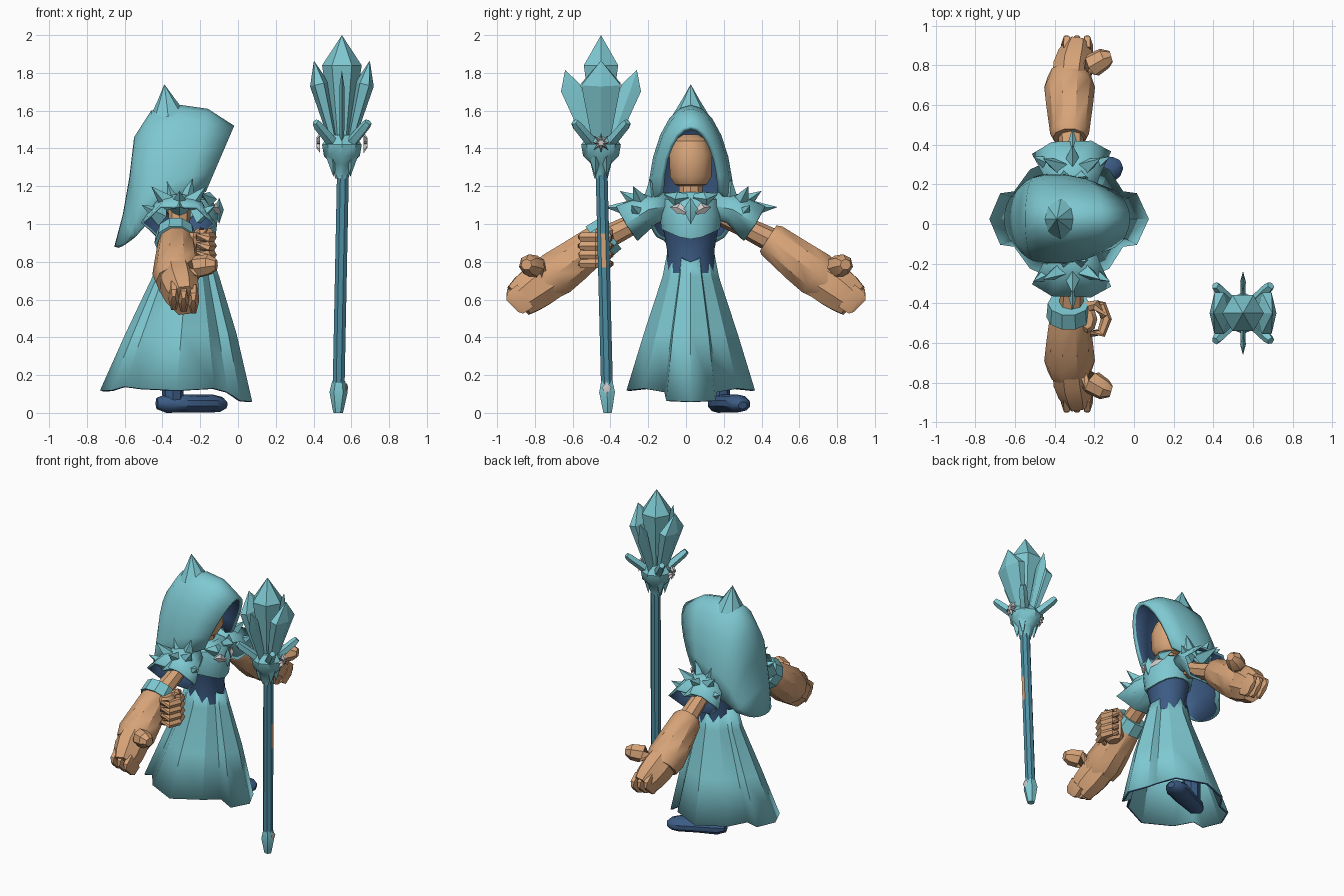
import bpy, bmesh, math
from mathutils import Vector

if "Cube" in bpy.data.objects:
    bpy.data.objects.remove(bpy.data.objects["Cube"])


def material(name, rgb):
    m = bpy.data.materials.new(name)
    m.use_nodes = True
    m.diffuse_color = (*rgb, 1)
    m.node_tree.nodes["Principled BSDF"].inputs["Base Color"].default_value = (*rgb, 1)
    return m


TEAL = material("teal cloth", (0.21, 0.58, 0.64))
NAVY = material("navy lining", (0.045, 0.105, 0.23))
SKIN = material("tan skin", (0.68, 0.37, 0.19))
SHAFT = material("staff blue", (0.075, 0.27, 0.36))
SILVER = material("silver", (0.6, 0.58, 0.58))
MID = 0.025  # sideways centre of the body


def loft(name, rings, mats, bands=None, closed=True, caps=True, angle=35):
    """Skin a list of rings; bands gives a material index per strip."""
    bm = bmesh.new()
    rows = [[bm.verts.new(p) for p in ring] for ring in rings]
    n = len(rows[0])
    for i in range(len(rows) - 1):
        for j in range(n if closed else n - 1):
            k = (j + 1) % n
            f = bm.faces.new((rows[i][j], rows[i][k], rows[i + 1][k], rows[i + 1][j]))
            f.material_index = bands[i] if bands else 0
    if caps:
        bm.faces.new(rows[0])
        f = bm.faces.new(rows[-1])
        f.material_index = bands[-1] if bands else 0
    bmesh.ops.remove_doubles(bm, verts=bm.verts, dist=0.0005)
    bmesh.ops.recalc_face_normals(bm, faces=bm.faces)
    mesh = bpy.data.meshes.new(name)
    bm.to_mesh(mesh)
    bm.free()
    for m in mats:
        mesh.materials.append(m)
    mesh.shade_smooth()
    mesh.set_sharp_from_angle(angle=math.radians(angle))
    ob = bpy.data.objects.new(name, mesh)
    bpy.context.collection.objects.link(ob)
    return ob


def tube(name, path, radii, mats, sides=8, phase=0.0, jag=0.0, **kw):
    """Loft elliptical rings along a path; radii are numbers or (u, v) pairs."""
    pts = [Vector(p) for p in path]
    rings = []
    for i, p in enumerate(pts):
        d = (pts[min(i + 1, len(pts) - 1)] - pts[max(i - 1, 0)]).normalized()
        ref = Vector((0, 0, 1)) if abs(d.x) > 0.8 else Vector((1, 0, 0))
        u = (ref - d * ref.dot(d)).normalized()
        v = d.cross(u)
        ru, rv = radii[i] if isinstance(radii[i], tuple) else (radii[i], radii[i])
        ring = []
        for j in range(sides):
            a = 2 * math.pi * j / sides + phase
            g = 1 - jag * (j % 2) * (i == len(pts) - 1)
            ring.append(p + (u * ru * math.cos(a) + v * rv * math.sin(a)) * g)
        rings.append(ring)
    return loft(name, rings, mats, **kw)


def thicken(ob, t, inside, rim):
    m = ob.modifiers.new("Cloth thickness", "SOLIDIFY")
    m.thickness, m.offset = t, -1
    m.material_offset, m.material_offset_rim = inside, rim


# Hood: arches from the brim over the crown down to the tail
crown = [(-.02, 1.52), (-.16, 1.61), (-.30, 1.63), (-.46, 1.60), (-.55, 1.46), (-.575, 1.25), (-.61, 1.05), (-.655, .88)]
lower = [(-.17, 1.17), (-.27, 1.13), (-.36, 1.08), (-.44, 1.03), (-.50, .99), (-.53, .96), (-.55, .93), (-.57, .91)]
widths = [.165, .21, .23, .23, .215, .20, .18, .14]
arches = []
for (tx, tz), (bx, bz), w in zip(crown, lower, widths):
    arch = []
    for j in range(13):
        a = math.pi * j / 12
        s = math.sin(a)
        arch.append((bx + (tx - bx) * s, MID + w * math.cos(a), bz + (tz - bz) * s))
    arches.append(arch)
hood = loft("hood", arches, [TEAL, NAVY], closed=False, caps=False, angle=50)
thicken(hood, .025, 1, 0)
tube("hood_peak", [(-.37, MID, 1.57), (-.38, MID, 1.66), (-.39, MID, 1.74)], [.1, .045, 0], [TEAL])

# Head and neck
tube("head", [(-.28, MID, z) for z in (1.1, 1.2, 1.21, 1.25, 1.37, 1.44, 1.475)],
     [.065, .065, .09, .115, .12, .095, .04], [SKIN], sides=10)

# Torso: navy waist under a pointed bodice
rings = []
for z, rx, ry, dip in [(.74, .13, .13, 0), (.86, .115, .125, 0), (.97, .135, .145, .045), (.97, .15, .155, .05),
                       (1.05, .165, .165, 0), (1.13, .135, .15, 0), (1.17, .08, .09, 0)]:
    ring = []
    for j in range(16):
        a = 2 * math.pi * j / 16
        ring.append((-.27 + rx * math.cos(a), MID + ry * math.sin(a), z - dip * max(0, math.cos(a)) ** 3))
    rings.append(ring)
loft("torso", rings, [TEAL, NAVY], bands=[1, 1, 0, 0, 0, 0])

# Skirt: four panels with folded notches between them
half = [(.40, 0, .06), (.34, .13, .065), (.27, .14, .11), (.2, .25, .13), (0, .34, .12),
        (-.2, .25, .13), (-.28, .14, .14), (-.35, .13, .12), (-.405, 0, .12)]
outline = half + [(x, -y, z) for x, y, z in reversed(half[1:-1])]
rings = []
for z, s, cx in [(.86, .36, -.27), (.72, .44, -.275), (.42, .73, -.30), (None, 1, -.325)]:
    ring = []
    for x, y, hem in outline:
        drop = .06 * max(0, x / .4) ** 2 if s < .4 else 0
        ring.append((cx + x * s, MID + y * s, hem if z is None else z - drop))
    rings.append(ring)
skirt = loft("skirt", rings, [TEAL, NAVY], caps=False, angle=28)
thicken(skirt, .015, 0, 1)

# Boot
tube("boot", [(-.43, .16, .05), (-.38, .17, .05), (-.25, .22, .05), (-.14, .27, .05), (-.09, .29, .045), (-.065, .3, .04)],
     [(.03, .03), (.05, .06), (.047, .07), (.048, .075), (.04, .055), (.02, .025)], [NAVY], sides=10)
tube("boot_leg", [(-.345, .18, .04), (-.345, .17, .3)], [.055, .06], [NAVY])

for side, s in (("left", 1), ("right", -1)):
    # Arms with open hands
    def arm(x, y, z):
        return (x, s * y, z)
    tube(side + "_upper_arm", [arm(-.31, .15, 1.07), arm(-.31, .3, .99), arm(-.32, .46, .91)], [.06, .055, .065], [SKIN])
    tube(side + "_forearm", [arm(-.325, y, z) for y, z in ((.435, .925), (.455, .912), (.6, .80), (.69, .735), (.745, .69))],
         [.085, .098, .118, .128, .11], [SKIN], sides=10)
    tube(side + "_hand", [arm(-.32, .70, .725), arm(-.31, .78, .675), arm(-.295, .84, .63), arm(-.285, .885, .595)],
         [(.10, .12), (.105, .125), (.095, .115), (.075, .10)], [SKIN], sides=8, phase=math.pi / 8)
    tube(side + "_thumb", [arm(-.28, .76, .73), arm(-.21, .80, .775), arm(-.15, .835, .785), arm(-.115, .845, .785)],
         [.06, .062, .055, .03], [SKIN], sides=7)
    for i in range(3):
        x = -.34 + i * .052
        tube(side + "_finger", [arm(x, .85, .64 - i * .01), arm(x, .905, .60 - i * .01), arm(x, .92, .585 - i * .01)],
             [(.03, .085), (.028, .08), (.015, .05)], [SKIN], sides=6)

    # Flared shoulder guards with spikes
    def guard(x, y, z):
        return (x, MID + s * (y - MID), z)
    cuff = tube(side + "_shoulder_guard", [guard(-.30, .13, 1.1), guard(-.31, .24, 1.08), guard(-.315, .36, 1.005)],
                [(.09, .07), (.14, .085), (.2, .125)], [TEAL, NAVY], sides=12, jag=.14, caps=False, angle=25)
    thicken(cuff, .015, 1, 0)
    spikes = [((-.31, .31, 1.08), (-.31, .485, 1.09)), ((-.36, .28, 1.1), (-.46, .33, 1.2)),
              ((-.26, .28, 1.1), (-.17, .33, 1.2)), ((-.34, .23, 1.11), (-.38, .24, 1.24)),
              ((-.28, .23, 1.11), (-.24, .24, 1.24)), ((-.31, .29, 1.1), (-.31, .40, 1.175)),
              ((-.40, .29, 1.04), (-.51, .34, 1.1)), ((-.22, .29, 1.04), (-.12, .34, 1.1))]
    for base, tip in spikes:
        tube(side + "_shoulder_spike", [guard(*base), guard(*tip)], [.055, 0], [TEAL], sides=4)

    # Brooch wings and collar shards
    tube(side + "_brooch_wing", [guard(-.10, .05, 1.06), guard(-.115, .09, 1.085), guard(-.14, .135, 1.09)],
         [(.012, .012), (.015, .03), 0], [SILVER], sides=4)
    tube(side + "_collar_shard", [guard(-.16, .04, 1.14), guard(-.15, .1, 1.13), guard(-.19, .17, 1.16)],
         [.02, .04, 0], [TEAL], sides=4)
tube("brooch_gem", [(-.10, MID, z) for z in (1.0, 1.075, 1.14)], [0, (.025, .04), 0], [TEAL], sides=4)

# Right elbow band and gripping fist
tube("elbow_band", [(-.33, -.40, .95), (-.33, -.47, .90)], [.105, .112], [TEAL], sides=10)
tube("fist_palm", [(-.235, -.48, z) for z in (.775, .80, .93, .955)], [(.03, .05), (.05, .07), (.05, .07), (.03, .05)], [SKIN])
for i in range(4):
    z = .79 + i * .047
    tube("fist_finger", [(-.22, -.555, z), (-.165, -.55, z), (-.14, -.48, z), (-.165, -.41, z), (-.2, -.40, z)],
         [.018, .026, .028, .026, .018], [SKIN], sides=6)
tube("fist_thumb", [(-.25, -.42, .92), (-.19, -.41, .955), (-.15, -.47, .96)], [.03, .03, .02], [SKIN], sides=6)

# Staff shaft, with a worn tan patch on one side
def shaft_at(z):
    return (.53 + .02 * z, -.415 - .025 * z, z)


shaft = tube("staff_shaft", [shaft_at(z) for z in (.12, .77, .95, 1.35)], [.034] * 4, [SHAFT, SKIN], phase=math.pi / 8)
for f in shaft.data.polygons:
    if f.normal.x > .9 and .8 < f.center.z < .92:
        f.material_index = 1
tube("staff_foot", [shaft_at(z) for z in (0, .03, .11, .17)], [.025, .032, .048, .034], [TEAL], sides=6)
tube("staff_foot_stud", [(.575, -.42, z) for z in (.09, .135, .16)], [0, (.008, .025), 0], [SILVER], sides=4)

# Staff head: socket, prongs, stars and crystals
HX, HY = .55, -.45
tube("staff_socket", [(HX, HY, z) for z in (1.24, 1.32, 1.36, 1.42, 1.47)], [.035, .055, .095, .105, .07], [TEAL])
for sx in (-1, 1):
    for sy in (-1, 1):
        tube("staff_prong", [(HX + sx * r, HY + sy * r, z) for r, z in ((.04, 1.42), (.125, 1.52), (.14, 1.54))],
             [.032, .027, .02], [TEAL], sides=5)
        tube("socket_leaf", [(HX + sx * .05, HY + sy * .03, 1.36), (HX + sx * .045, HY + sy * .03, 1.25)],
             [.035, 0], [TEAL], sides=4)
    star = []
    for j in range(16):
        a, r = math.pi * j / 8, .055 if j % 2 == 0 else .022
        star.append((HX + sx * .115, HY + r * math.cos(a), 1.43 + r * math.sin(a)))
    loft("staff_star", [star, [(x + sx * .02, HY + (y - HY) * .5, 1.43 + (z - 1.43) * .5) for x, y, z in star]], [SILVER])
    tube("side_crystal", [(HX + sx * x, HY, z) for x, z in ((.04, 1.42), (.12, 1.74), (.148, 1.865))],
         [(.02, .05), (.05, .12), 0], [TEAL], sides=6, angle=15)
    tube("blade_crystal", [(HX, HY + sx * y, z) for y, z in ((.05, 1.42), (.16, 1.72), (.19, 1.815))],
         [(.012, .03), (.014, .055), 0], [TEAL], sides=4, angle=15)
tube("main_crystal", [(HX, HY, z) for z in (1.42, 1.84, 2.0)], [.04, .105, 0], [TEAL], sides=6, angle=15)
